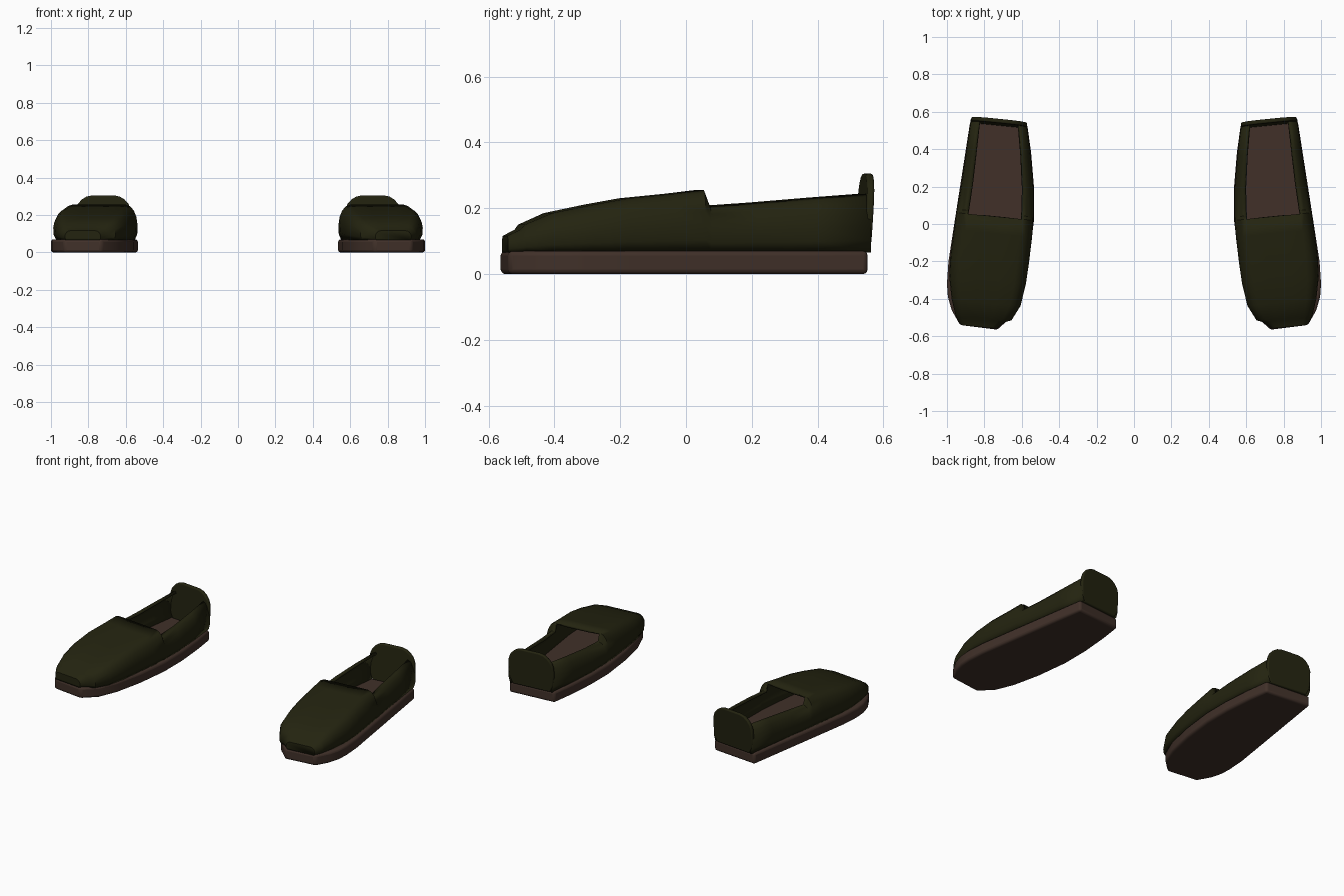
import bpy, bmesh, math

if "Cube" in bpy.data.objects:
    bpy.data.objects.remove(bpy.data.objects["Cube"])


def material(name, rgb):
    m = bpy.data.materials.new(name)
    m.diffuse_color = (*rgb, 1)
    m.use_nodes = True
    m.node_tree.nodes["Principled BSDF"].inputs["Base Color"].default_value = m.diffuse_color
    return m


GREEN = material("dark_olive", (0.017, 0.017, 0.005))
BROWN = material("dark_brown", (0.052, 0.030, 0.022))


def finish(bm, name, mat, bevel=0.0, thickness=0.0):
    """Turn a bmesh into a smooth object mirrored to the other foot."""
    bmesh.ops.recalc_face_normals(bm, faces=bm.faces)
    me = bpy.data.meshes.new(name)
    bm.to_mesh(me)
    bm.free()
    ob = bpy.data.objects.new(name, me)
    bpy.context.collection.objects.link(ob)
    me.materials.append(mat)
    if thickness:
        s = ob.modifiers.new("thickness", 'SOLIDIFY')
        s.thickness = thickness
        s.offset = -1
    if bevel:
        b = ob.modifiers.new("rounding", 'BEVEL')
        b.width = bevel
        b.segments = 3
        b.limit_method = 'ANGLE'
        b.angle_limit = math.radians(50)
    ob.modifiers.new("other_foot", 'MIRROR').use_mirror_merge = False
    bpy.ops.object.select_all(action='DESELECT')
    ob.select_set(True)
    bpy.context.view_layer.objects.active = ob
    bpy.ops.object.shade_smooth_by_angle(angle=math.radians(40))
    return ob


def extrude(points, offset):
    bm = bmesh.new()
    face = bm.faces.new([bm.verts.new(p) for p in points])
    new = bmesh.ops.extrude_face_region(bm, geom=[face])["geom"]
    bmesh.ops.translate(bm, vec=offset,
                        verts=[v for v in new if isinstance(v, bmesh.types.BMVert)])
    return bm


# Sole: foot outline pulled upward, its top is the visible insole
outline = [(0.57, 0.525), (0.55, 0.38), (0.535, 0.2), (0.535, 0.02), (0.56, -0.19),
           (0.60, -0.37), (0.65, -0.49), (0.73, -0.565), (0.93, -0.54), (0.975, -0.46),
           (0.995, -0.39), (1.0, -0.32), (0.992, -0.2), (0.958, 0.02), (0.905, 0.36),
           (0.875, 0.553)]
finish(extrude([(x, y, 0) for x, y in outline], (0, 0, 0.07)), "sole", BROWN, bevel=0.014)

# Upper: cross-sections from toe to heel (y, inner x, outer x, top z)
BASE = 0.066
stations = [(-0.55, 0.735, 0.925, 0.116), (-0.512, 0.69, 0.95, 0.135),
            (-0.50, 0.655, 0.955, 0.15), (-0.42, 0.607, 0.975, 0.185),
            (-0.30, 0.578, 0.988, 0.21), (-0.19, 0.562, 0.982, 0.23),
            (-0.05, 0.545, 0.963, 0.244), (0.04, 0.538, 0.95, 0.255),
            (0.058, 0.538, 0.947, 0.207), (0.2, 0.537, 0.923, 0.217),
            (0.38, 0.551, 0.897, 0.232), (0.548, 0.572, 0.872, 0.245)]
half = [(0.04, 0), (0.005, 0.2), (0, 0.45), (0.012, 0.65), (0.045, 0.83),
        (0.09, 0.95), (0.15, 1), (0.35, 1.0)]
section = half + [(1 - u, w) for u, w in reversed(half)]
RIM = 6                                 # section point where the opening starts

bm = bmesh.new()
rings = []
for y, xi, xo, top in stations:
    ring = []
    for u, w in section:
        skew = 0.1 * (u - 0.5) * (xo - xi)
        ring.append(bm.verts.new((xi + u * (xo - xi), y + skew, BASE + w * (top - BASE))))
    rings.append(ring)
for i, (a, b) in enumerate(zip(rings, rings[1:])):
    for j in range(len(section) - 1):
        opening = stations[i][0] > 0.03 and RIM <= j < len(section) - 1 - RIM
        if not opening:
            bm.faces.new((a[j], a[j + 1], b[j + 1], b[j]))
bm.faces.new(rings[0])
finish(bm, "upper", GREEN, thickness=0.014)

# Heel counter: upright rounded panel rising above the rim
right = [(0.125, 0.066), (0.145, 0.11), (0.15, 0.17), (0.148, 0.225), (0.136, 0.258),
         (0.115, 0.282), (0.09, 0.298), (0.06, 0.305)]
arch = right + [(-x, z) for x, z in reversed(right)]
panel = [(0.722 + x, 0.526 + 0.1 * x + 0.06 * (z - 0.066), z) for x, z in arch]
finish(extrude(panel, (-0.002, 0.022, 0)), "heel_counter", GREEN, bevel=0.007)
